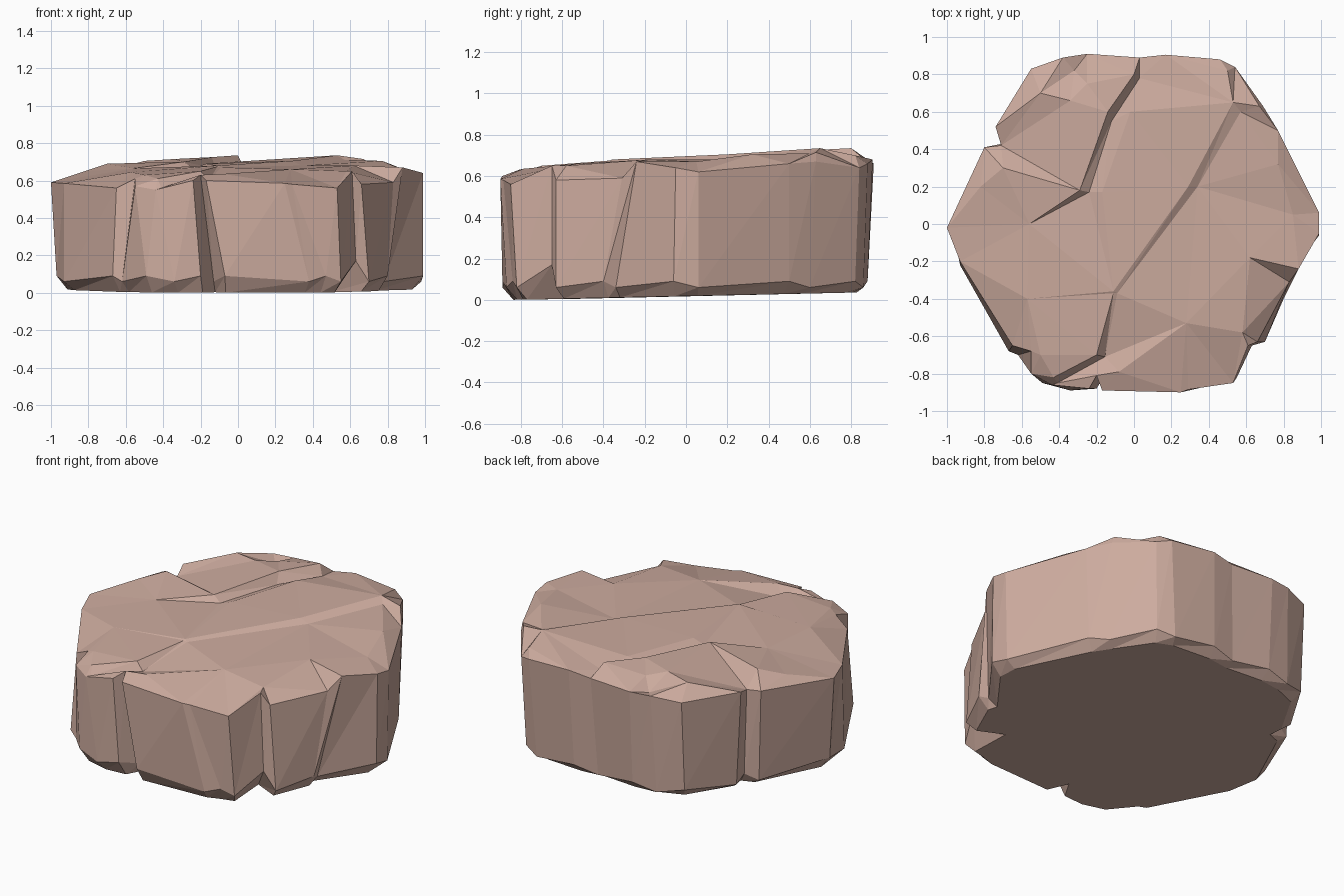
import bpy, bmesh
from mathutils import Vector
from mathutils.geometry import delaunay_2d_cdt

# Upper edge of the rock wall, counter-clockwise from the right (x, y, z)
HIGH = [(.99, .06, .62), (.77, .5, .66), (.69, .63, .67), (.54, .84, .64), (.46, .88, .66),
        (.17, .905, .68), (.03, .89, .66), (-.25, .91, .66), (-.38, .89, .66), (-.55, .83, .64),
        (-.74, .52, .64), (-.71, .42, .61), (-.8, .41, .62), (-1, -.02, .59), (-.93, -.2, .585),
        (-.65, -.65, .56), (-.55, -.68, .61), (-.55, -.8, .57), (-.44, -.86, .55), (-.24, -.88, .6),
        (-.2, -.81, .63), (-.17, -.89, .6), (.25, -.9, .585), (.29, -.885, .58), (.53, -.85, .56),
        (.61, -.65, .65), (.66, -.63, .58), (.83, -.31, .59), (.88, -.24, .67), (.99, -.05, .64)]
# Matching lower edge of the wall (x, y)
LOW = [(.98, .06), (.75, .5), (.68, .6), (.52, .82), (.42, .86), (.15, .88), (0, .86), (-.25, .88),
       (-.4, .86), (-.55, .8), (-.71, .52), (-.7, .43), (-.78, .4), (-.97, -.02), (-.93, -.22),
       (-.67, -.68), (-.62, -.7), (-.49, -.85), (-.34, -.89), (-.2, -.88), (-.13, -.76), (-.07, -.89),
       (.38, -.87), (.47, -.84), (.55, -.82), (.63, -.65), (.7, -.63), (.8, -.4), (.78, -.34), (.99, -.06)]
# Ridges of the upper face, each a run of points joined by edges (x, y, z)
RIDGES = [
    [(0, .8, .735), (-.14, .6, .725), (-.29, .18, .7)],              # long crack, high lip
    [(.03, .78, .67), (-.12, .55, .665), (-.24, .17, .665)],         # long crack, floor
    [(-.02, .6, .7), (-.17, .17, .69)],                              # long crack, low lip
    [(.53, .65, .735), (.29, .2, .705), (-.11, -.36, .68)],          # diagonal step, top
    [(.57, .6, .71), (.34, .2, .68), (-.09, -.37, .67)],             # diagonal step, foot
    [(-.11, -.37, .675), (-.2, -.7, .65), (-.43, -.82, .61)],        # front crack, high lip
    [(-.155, -.71, .6), (-.41, -.85, .56)],                          # front crack, floor
    [(-.34, .66, .715), (-.32, .82, .64), (-.25, .75, .7)],          # back chip
    [(-.82, .2, .65)], [(-.7, .3, .69)], [(-.56, 0, .665)], [(-.57, -.4, .645)], [(-.5, -.7, .63)],
    [(-.5, .7, .705)], [(.5, .82, .7)], [(.67, .63, .715)], [(.77, .32, .705)],
    [(.62, -.18, .68)], [(.28, -.53, .66)], [(.58, -.58, .65)], [(-.08, -.79, .635)], [(.85, .05, .67)]]


def cap(bm, ring, runs, flip):
    """Fill a ring of bmesh verts with a triangulated, ridged surface."""
    verts = list(ring)
    n = len(ring)
    edges = [(i, (i + 1) % n) for i in range(n)]
    for run in runs:
        start = len(verts)
        verts += [bm.verts.new(p) for p in run]
        edges += [(i, i + 1) for i in range(start, len(verts) - 1)]
    co, _, faces, orig, _, _ = delaunay_2d_cdt([v.co.xy for v in verts], edges, [], 1, 1e-5)
    mean_z = sum(v.co.z for v in verts) / len(verts)
    out = [verts[o[0]] if o else bm.verts.new((c.x, c.y, mean_z)) for c, o in zip(co, orig)]
    for f in faces:
        tri = [out[i] for i in f]
        if len(set(tri)) == 3:
            bm.faces.new(tri[::-1] if flip else tri)


bm = bmesh.new()
# Three rings: base, chamfer top, upper edge
high = [bm.verts.new(p) for p in HIGH]
low = [bm.verts.new((x, y, .17 if i == 25 else .06 + .03 * (i % 2))) for i, (x, y) in enumerate(LOW)]
base = []
for i, (x, y) in enumerate(LOW):
    s = .8 if i == 25 else .94
    base.append(bm.verts.new((x * s, y * s, .018 + .02 * y)))

# Wall and bottom chamfer
n = len(high)
for a, b in ((base, low), (low, high)):
    for i in range(n):
        j = (i + 1) % n
        bm.faces.new((a[i], a[j], b[j]))
        bm.faces.new((a[i], b[j], b[i]))
# Upper and lower faces
cap(bm, high, RIDGES, False)
cap(bm, base, [], True)

mesh = bpy.data.meshes.new("rock_slab")
bm.to_mesh(mesh)
bm.free()
rock = bpy.data.objects.new("rock_slab", mesh)
bpy.context.collection.objects.link(rock)

stone = bpy.data.materials.new("pinkish stone")
stone.diffuse_color = (.61, .41, .345, 1)
mesh.materials.append(stone)
